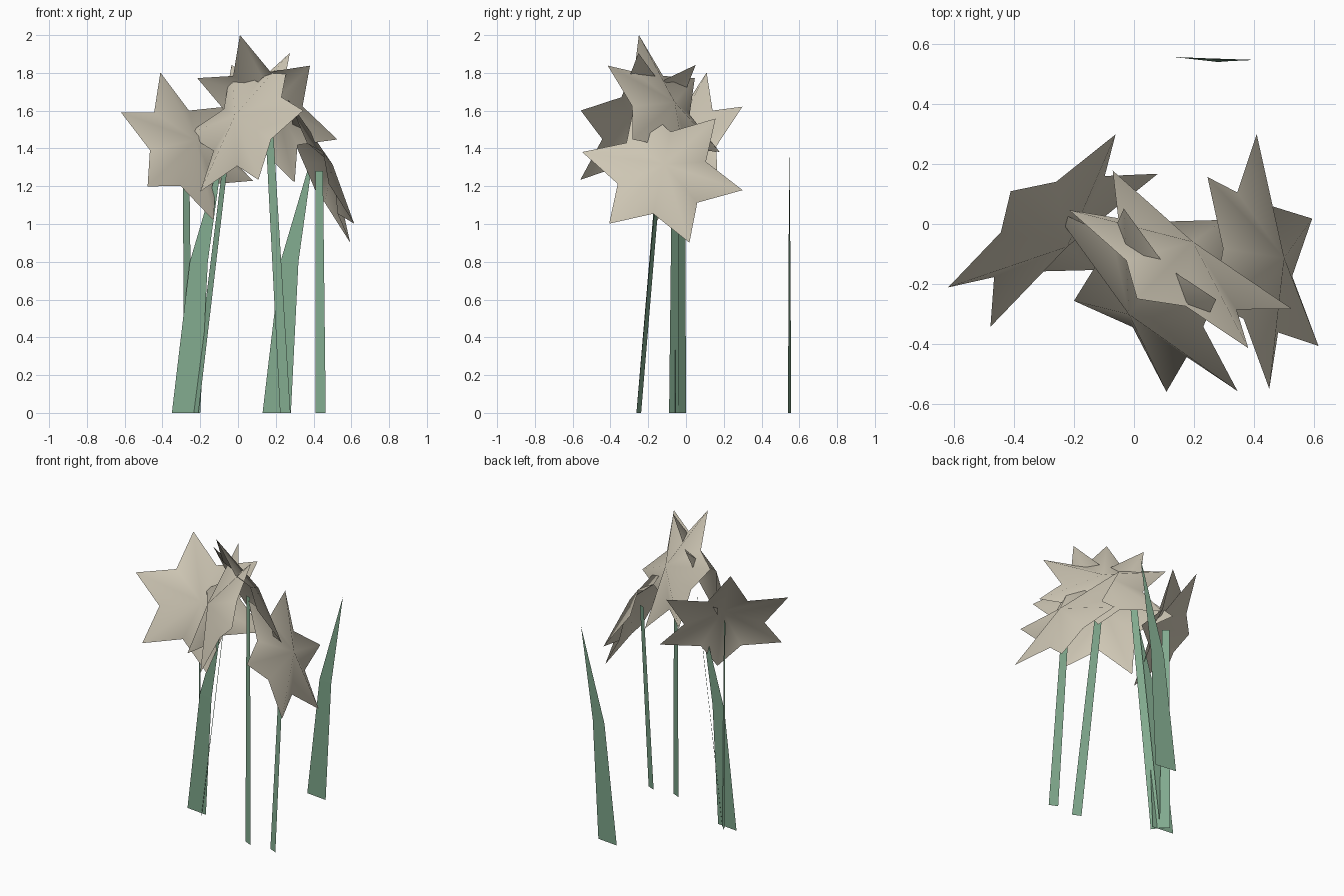
import bpy, math
from mathutils import Vector

if "Cube" in bpy.data.objects:
    bpy.data.objects.remove(bpy.data.objects["Cube"])


def material(name, colour):
    m = bpy.data.materials.new(name)
    m.diffuse_color = (*colour, 1)
    m.use_nodes = True
    m.node_tree.nodes["Principled BSDF"].inputs["Base Color"].default_value = m.diffuse_color
    return m


CREAM = material("cream petal", (0.62, 0.57, 0.46))
GREEN = material("stem green", (0.22, 0.40, 0.27))


def make(name, verts, faces, mat, smooth=False):
    me = bpy.data.meshes.new(name)
    me.from_pydata([tuple(v) for v in verts], [], faces)
    me.materials.append(mat)
    ob = bpy.data.objects.new(name, me)
    bpy.context.collection.objects.link(ob)
    for p in me.polygons:
        p.use_smooth = smooth
    return ob


def flower(name, centre, azimuth, tip):
    """Six-pointed star, slightly domed, tilted upwards and turned to azimuth."""
    c, a = Vector(centre), math.radians(azimuth)
    n = Vector((0.9 * math.cos(a), 0.9 * math.sin(a), 0.44)).normalized()
    d = Vector(tip) - c
    d = (d - n * d.dot(n)).normalized()
    w = n.cross(d)
    verts = [c + n * 0.08]
    for i in range(12):
        t = i * math.pi / 6
        r, lift = (0.437, 0.0) if i % 2 == 0 else (0.25, -0.02)
        verts.append(c + (d * math.cos(t) + w * math.sin(t)) * r + n * lift)
    faces = [(0, i + 1, (i + 1) % 12 + 1) for i in range(12)]
    make(name, verts, faces, CREAM, True)


def stem(name, base, top, across):
    """Flat ribbon that narrows towards the flower."""
    b, t, h = Vector(base), Vector(top), Vector(across) / 2
    make(name, [b - h, b + h, t + h * 0.72, t - h * 0.72], [(0, 1, 2, 3)], GREEN)


def leaf(name, x, y):
    """Flat blade with one bend and a pointed tip."""
    pts = [(-0.075, 0.008, 0), (0.075, -0.009, 0), (0.115, -0.006, 0.8),
           (0.02, 0.004, 0.8), (0.2, -0.002, 1.41)]
    make(name, [(x + p[0], y + p[1], p[2]) for p in pts],
         [(0, 1, 2, 3), (3, 2, 4)], GREEN)


# Flower heads: centre, facing direction, one petal tip
flower("left_flower", (-0.27, -0.022, 1.41), -48.7, (-0.62, -0.21, 1.59))
flower("right_flower", (0.43, -0.125, 1.28), 9.5, (0.6, 0.02, 0.9))
flower("back_flower", (0.155, -0.118, 1.61), 54.8, (0.01, -0.25, 2.0))
flower("front_flower", (0.037, -0.254, 1.538), -138.6, (0.335, -0.55, 1.6))

# Stems
stem("left_stem", (-0.265, -0.022, 0), (-0.275, -0.022, 1.41), (0.045, -0.045, 0))
stem("right_stem", (0.437, -0.25, 0), (0.43, -0.14, 1.28), (0.055, -0.025, 0))
stem("back_stem", (0.25, -0.25, 0), (0.16, -0.118, 1.6), (0.055, -0.025, 0))
stem("front_stem", (-0.227, -0.065, 0), (-0.045, -0.055, 1.5), (0.035, -0.049, 0))

# Leaves
leaf("right_leaf", 0.205, 0.549)
leaf("left_leaf", -0.275, -0.05)
